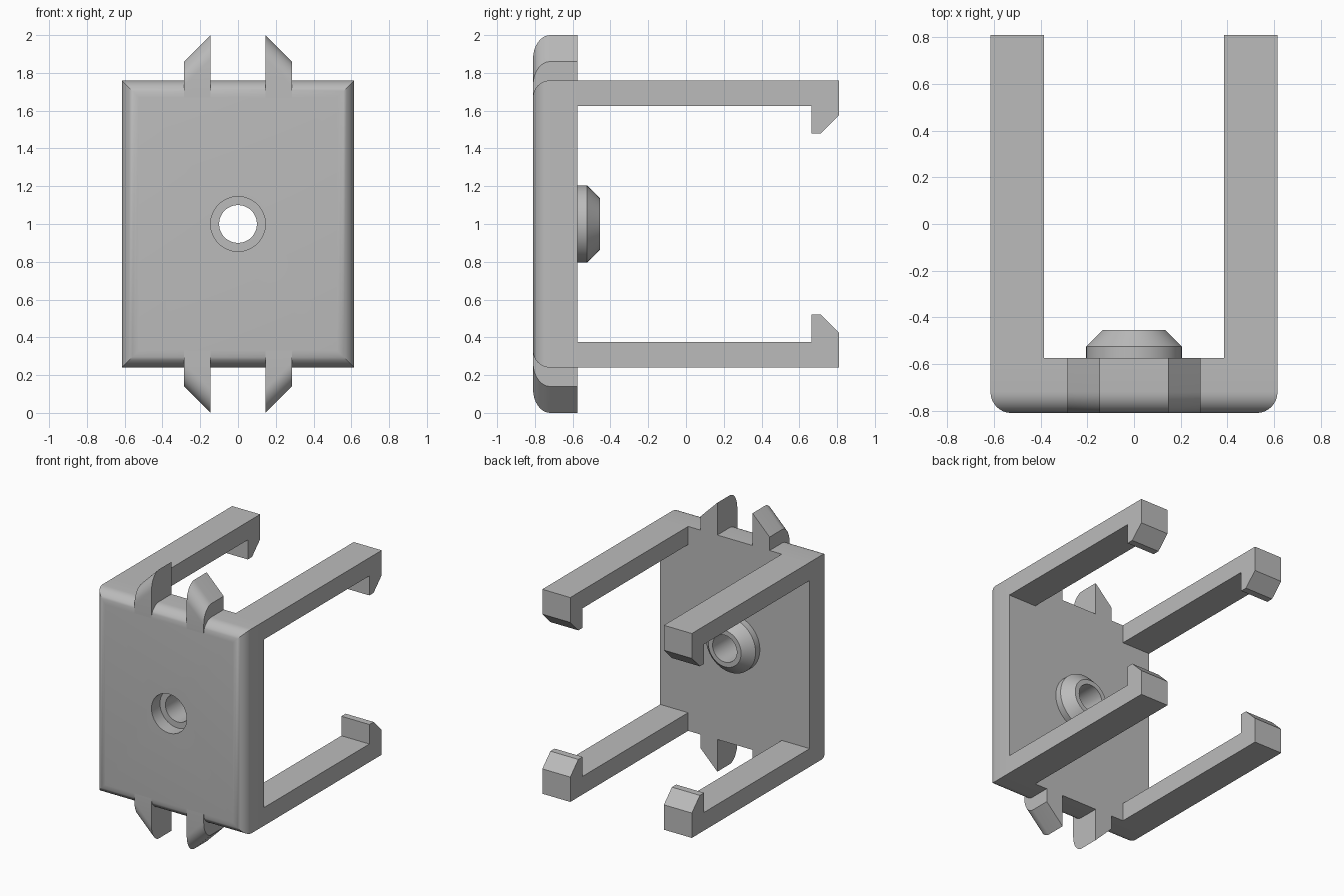
import bpy, bmesh
from math import sin, cos, pi, radians

cube = bpy.data.objects.get("Cube")
if cube:
    bpy.data.objects.remove(cube, do_unlink=True)

grey = bpy.data.materials.new("plain grey")
grey.use_nodes = True
grey.diffuse_color = (0.5, 0.5, 0.5, 1)
grey.node_tree.nodes["Principled BSDF"].inputs["Base Color"].default_value = (0.5, 0.5, 0.5, 1)

FRONT, BACK = -0.81, -0.575     # plate faces in y
HALF_W, HALF_H = 0.615, 0.76    # plate half width and half height
MID_Z = 1.0
ROUND = 0.09                    # rounding of the front edges
STEPS = 8


def loft(name, rings, closed=False):
    """Skin a list of equal rings, capped at both ends or closed on itself."""
    bm = bmesh.new()
    loops = [[bm.verts.new(p) for p in ring] for ring in rings]
    n = len(loops[0])
    pairs = list(zip(loops, loops[1:]))
    if closed:
        pairs.append((loops[-1], loops[0]))
    else:
        bm.faces.new(loops[0])
        bm.faces.new(loops[-1])
    for a, b in pairs:
        for i in range(n):
            j = (i + 1) % n
            bm.faces.new((a[i], a[j], b[j], b[i]))
    bmesh.ops.recalc_face_normals(bm, faces=bm.faces)
    mesh = bpy.data.meshes.new(name)
    bm.to_mesh(mesh)
    bm.free()
    mesh.materials.append(grey)
    obj = bpy.data.objects.new(name, mesh)
    bpy.context.collection.objects.link(obj)
    return obj


def activate(obj):
    bpy.ops.object.select_all(action='DESELECT')
    obj.select_set(True)
    bpy.context.view_layer.objects.active = obj


def smooth(obj):
    activate(obj)
    bpy.ops.object.shade_smooth_by_angle(angle=radians(30))


def circle(r, y, n=64):
    return [(r * cos(2 * pi * i / n), y, MID_Z + r * sin(2 * pi * i / n)) for i in range(n)]


def rectangle(inset, y):
    w, h = HALF_W - inset, HALF_H - inset
    return [(sx * w, y, MID_Z + sz * h) for sx, sz in ((-1, -1), (1, -1), (1, 1), (-1, 1))]


# Quarter-round steps: (inset from the edge, distance behind the front), 0 to 1
arc = [(1 - sin(a), 1 - cos(a)) for a in (pi / 2 * i / STEPS for i in range(STEPS + 1))]

# Face plate with rounded, mitred front edges
plate = loft("face_plate", [rectangle(ROUND * u, FRONT + ROUND * v) for u, v in arc]
             + [rectangle(0, BACK)])

# Stepped screw hole
cutter = loft("hole_cutter", [circle(0.145, -0.9), circle(0.145, -0.71),
                              circle(0.1, -0.71), circle(0.1, -0.4)])
cutter.hide_render = True
activate(plate)
cut = plate.modifiers.new("screw_hole", 'BOOLEAN')
cut.operation = 'DIFFERENCE'
cut.solver = 'EXACT'
cut.object = cutter
bpy.ops.object.modifier_apply(modifier=cut.name)
bpy.data.objects.remove(cutter, do_unlink=True)
smooth(plate)

# Chamfered boss around the hole on the back
smooth(loft("screw_boss", [circle(0.1, BACK), circle(0.205, BACK), circle(0.205, -0.525),
                           circle(0.135, -0.455), circle(0.1, -0.455)], closed=True))

# Side profile of a hooked arm: (y, height above the middle)
arm_profile = [(BACK, 0.76), (0.81, 0.76), (0.81, 0.575), (0.715, 0.48),
               (0.665, 0.48), (0.665, 0.625), (BACK, 0.625)]


def fin_profile(top):
    """Side profile of a fin whose front top corner is rounded."""
    drop = ROUND * 2 ** 0.5
    curve = [(FRONT + ROUND * v, top - drop * u) for u, v in arc]
    return [(BACK, 0.67), (FRONT, 0.67)] + curve + [(BACK, top)]


for sx, side in ((1, "left"), (-1, "right")):
    for sz, level in ((1, "upper"), (-1, "lower")):
        def section(x, profile):
            return [(sx * x, y, MID_Z + sz * h) for y, h in profile]

        # Arm with an inward hook
        loft(f"{level}_{side}_arm", [section(0.385, arm_profile),
                                     section(HALF_W, arm_profile)])
        # Pointed fin sloping down outward
        smooth(loft(f"{level}_{side}_fin", [section(0.145, fin_profile(1.0)),
                                            section(0.285, fin_profile(0.86))]))
